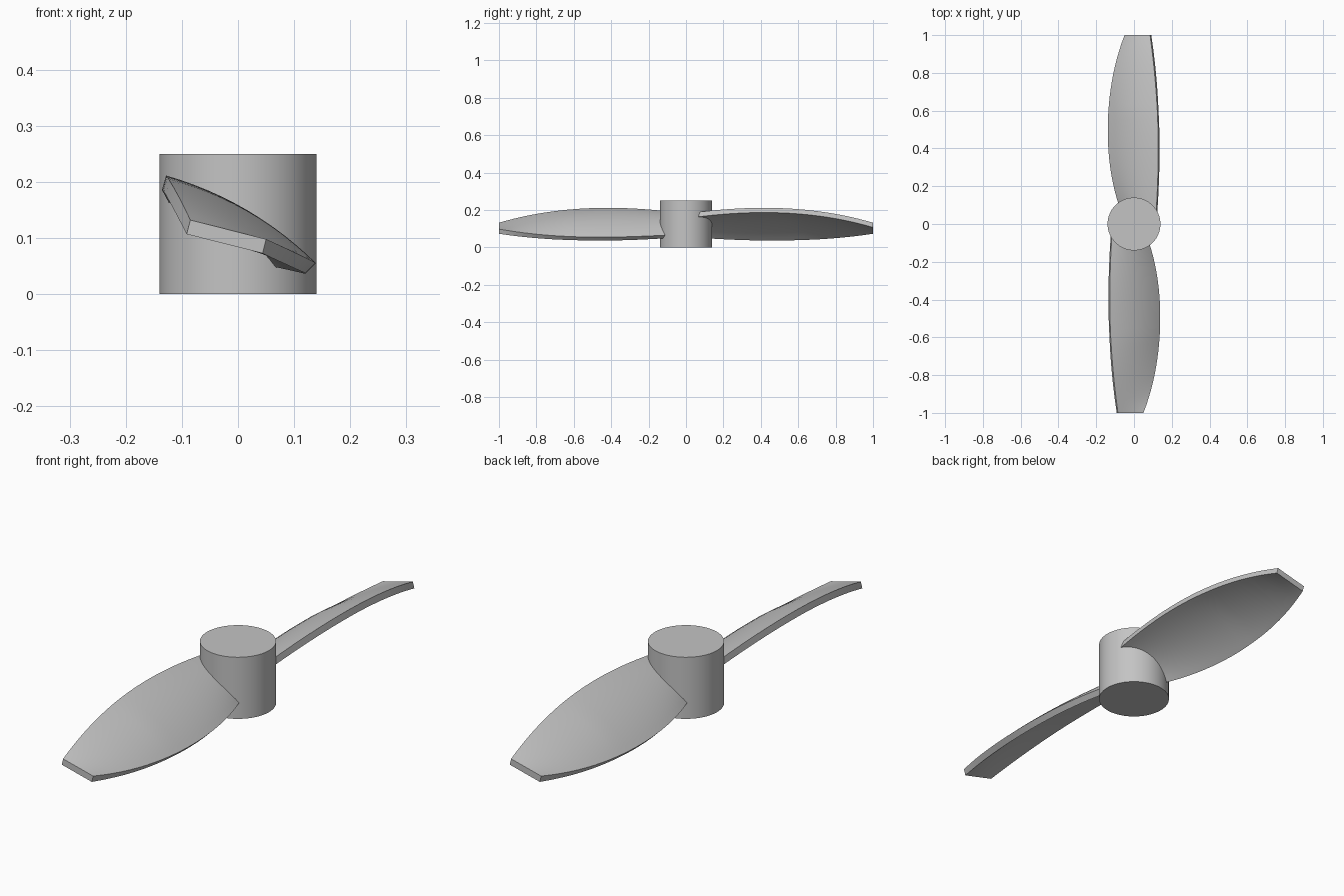
import bpy, bmesh, math
from mathutils import Vector, Matrix

if "Cube" in bpy.data.objects:
    bpy.data.objects.remove(bpy.data.objects["Cube"], do_unlink=True)

grey = bpy.data.materials.new("plain_grey")
grey.use_nodes = True
grey.diffuse_color = (0.55, 0.55, 0.55, 1)
grey.node_tree.nodes["Principled BSDF"].inputs["Base Color"].default_value = grey.diffuse_color

THICKNESS = 0.026
SECTIONS, CHORD_STEPS = 24, 12
# Distance from the axis, then x and z of the high edge and of the low edge
STATIONS = [
    (0.02, -0.115, 0.183, 0.050, 0.070),
    (0.25, -0.126, 0.206, 0.118, 0.059),
    (0.50, -0.127, 0.210, 0.139, 0.055),
    (0.75, -0.113, 0.187, 0.118, 0.066),
    (1.00, -0.085, 0.132, 0.050, 0.098),
]


def edges_at(d):
    """Smooth polynomial through the stations."""
    out = [0.0] * 4
    for a in STATIONS:
        w = math.prod((d - b[0]) / (a[0] - b[0]) for b in STATIONS if b is not a)
        out = [o + w * v for o, v in zip(out, a[1:])]
    return Vector(out[:2]), Vector(out[2:])


def section(d):
    """Closed loop: arched upper side, then lower side back again."""
    high, low = edges_at(d)
    chord = low - high
    up = Vector((-chord.y, chord.x)).normalized()
    camber = 0.02 * min(1, 2.5 * (1 - d))
    top, bottom = [], []
    for i in range(CHORD_STEPS + 1):
        s = i / CHORD_STEPS
        p = high + chord * s + up * camber * 4 * s * (1 - s)
        tangent = chord + up * camber * 4 * (1 - 2 * s)
        normal = Vector((-tangent.y, tangent.x)).normalized()
        top.append(p)
        bottom.append(p - normal * THICKNESS)
    return [(p.x, -d, p.y) for p in top + bottom[::-1]]


def finish(name, bm):
    bmesh.ops.recalc_face_normals(bm, faces=bm.faces[:])
    mesh = bpy.data.meshes.new(name)
    bm.to_mesh(mesh)
    bm.free()
    mesh.materials.append(grey)
    obj = bpy.data.objects.new(name, mesh)
    bpy.context.collection.objects.link(obj)
    bpy.ops.object.select_all(action='DESELECT')
    obj.select_set(True)
    bpy.context.view_layer.objects.active = obj
    bpy.ops.object.shade_smooth_by_angle(angle=math.radians(30))
    return obj


# Hub
bm = bmesh.new()
bmesh.ops.create_cone(bm, cap_ends=True, segments=64, radius1=0.14, radius2=0.14,
                      depth=0.25, matrix=Matrix.Translation((0, 0, 0.125)))
finish("hub", bm)

# Twisted blades, the second turned half way round the hub
for name, turn in (("front_blade", 0), ("back_blade", math.pi)):
    bm = bmesh.new()
    first, last = STATIONS[0][0], STATIONS[-1][0]
    loops = [[bm.verts.new(p) for p in section(first + (last - first) * k / SECTIONS)]
             for k in range(SECTIONS + 1)]
    for a, b in zip(loops, loops[1:]):
        for i in range(len(a)):
            j = (i + 1) % len(a)
            bm.faces.new((a[i], a[j], b[j], b[i]))
    # End caps, filled strip by strip
    for loop in (loops[0], loops[-1]):
        for i in range(CHORD_STEPS):
            bm.faces.new((loop[i], loop[i + 1], loop[-2 - i], loop[-1 - i]))
    bmesh.ops.rotate(bm, verts=bm.verts[:], matrix=Matrix.Rotation(turn, 3, 'Z'))
    finish(name, bm)
